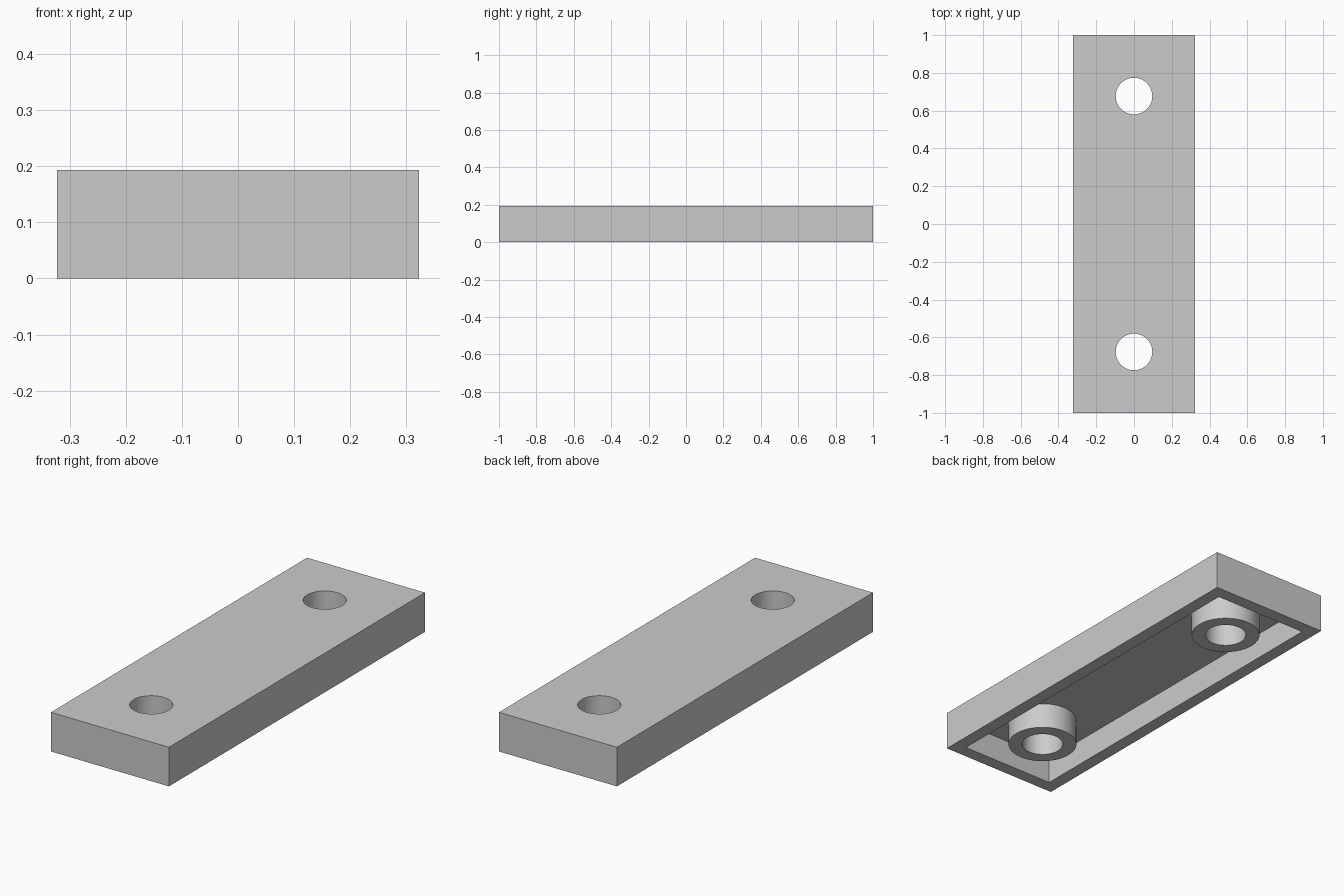
import bpy
import math

cube = bpy.data.objects.get("Cube")
if cube:
    bpy.data.objects.remove(cube, do_unlink=True)

# Overall dimensions, in units of the plate's own module
U = 2 / 62
WIDTH, LENGTH, HEIGHT, WALL = 20 * U, 62 * U, 6 * U, 2 * U
HOLE_Y, HOLE_R, BOSS_R = 21 * U, 3 * U, 5 * U

grey = bpy.data.materials.new("light grey")
grey.use_nodes = True
colour = (0.6, 0.6, 0.6, 1)
grey.diffuse_color = colour
grey.node_tree.nodes["Principled BSDF"].inputs["Base Color"].default_value = colour


def box(name, sx, sy, z0, z1):
    bpy.ops.mesh.primitive_cube_add(size=1, location=(0, 0, (z0 + z1) / 2))
    ob = bpy.context.object
    ob.name = name
    ob.scale = (sx, sy, z1 - z0)
    bpy.ops.object.transform_apply(location=True, scale=True)
    ob.data.materials.append(grey)
    return ob


def cylinder(name, radius, y, z0, z1):
    bpy.ops.mesh.primitive_cylinder_add(vertices=64, radius=radius, depth=z1 - z0,
                                        location=(0, y, (z0 + z1) / 2))
    ob = bpy.context.object
    ob.name = name
    bpy.ops.object.transform_apply(location=True)
    ob.data.materials.append(grey)
    return ob


def combine(target, tool, operation):
    """Apply a boolean and discard the tool."""
    tool.hide_render = True
    mod = target.modifiers.new(operation.lower(), 'BOOLEAN')
    mod.operation, mod.object, mod.solver = operation, tool, 'EXACT'
    bpy.context.view_layer.objects.active = target
    bpy.ops.object.modifier_apply(modifier=mod.name)
    bpy.data.objects.remove(tool, do_unlink=True)


# Plate hollowed from below
plate = box("mounting_plate", WIDTH, LENGTH, 0, HEIGHT)
cavity = box("cavity_cutter", WIDTH - 2 * WALL, LENGTH - 2 * WALL, -U, HEIGHT - WALL)
combine(plate, cavity, 'DIFFERENCE')

# Round bosses under the plate, each with a through hole
for y in (-HOLE_Y, HOLE_Y):
    combine(plate, cylinder("boss", BOSS_R, y, 0, HEIGHT - WALL / 2), 'UNION')
    combine(plate, cylinder("hole_cutter", HOLE_R, y, -U, HEIGHT + U), 'DIFFERENCE')

bpy.ops.object.select_all(action='DESELECT')
plate.select_set(True)
bpy.context.view_layer.objects.active = plate
bpy.ops.object.shade_smooth_by_angle(angle=math.radians(30))
